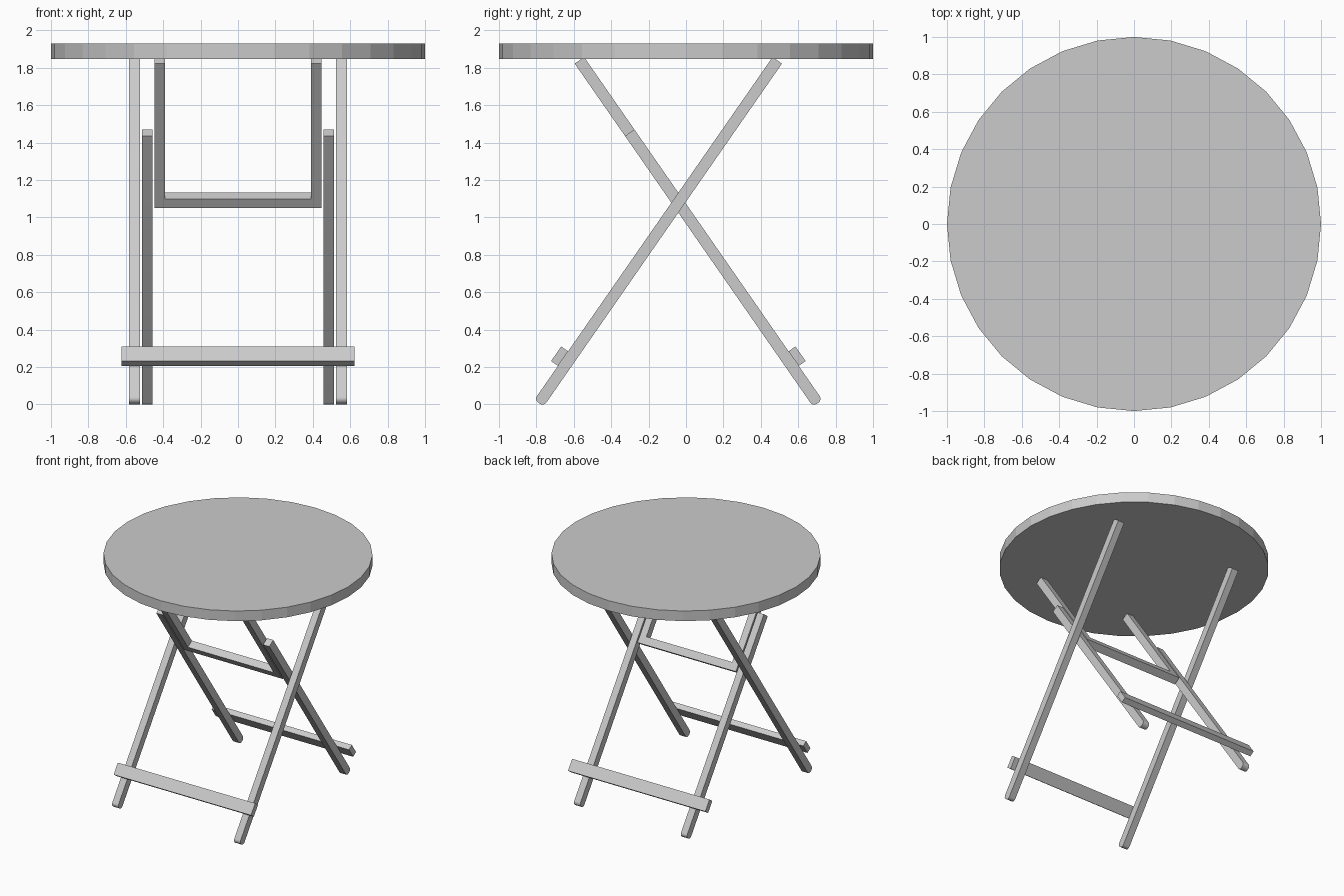
import bpy, bmesh, math
from mathutils import Vector

if "Cube" in bpy.data.objects:
    bpy.data.objects.remove(bpy.data.objects["Cube"])

W = 0.061          # bar depth in the side profile
MID = -0.041       # y of the plane where the legs cross
FOOT = Vector((-0.786, 0.007))   # (y, z) leg axis at the floor
HEAD = Vector((0.488, 1.84))     # (y, z) leg axis under the top
AX = (HEAD - FOOT).normalized()
UP = Vector((-AX.y, AX.x))       # outward side of the leg, facing up


def at_z(z):
    """Point of the leg axis at height z."""
    return FOOT + AX * ((z - FOOT.y) / AX.y)


def bar(name, x0, x1, start, end, w=W, r=0.0, flip=False):
    """Side profile from start to end, extruded from x0 to x1; r rounds the start."""
    h = w / 2
    if r:
        arc = [(r - r * math.sin(a), h - r + r * math.cos(a))
               for a in (math.radians(22.5 * i) for i in range(5))]
        local = arc + [(u, -v) for u, v in reversed(arc)]
    else:
        local = [(0, h), (0, -h)]
    pts = [start + AX * u + UP * v for u, v in local]
    pts += [end - UP * h, end + UP * h]
    if flip:
        pts = [Vector((2 * MID - p.x, p.y)) for p in pts]
    bm = bmesh.new()
    face = bm.faces.new([bm.verts.new((x0, p.x, p.y)) for p in pts])
    ext = bmesh.ops.extrude_face_region(bm, geom=[face])
    bmesh.ops.translate(bm, vec=(x1 - x0, 0, 0),
                        verts=[g for g in ext["geom"] if isinstance(g, bmesh.types.BMVert)])
    bmesh.ops.recalc_face_normals(bm, faces=bm.faces)
    me = bpy.data.meshes.new(name)
    bm.to_mesh(me)
    bm.free()
    ob = bpy.data.objects.new(name, me)
    bpy.context.collection.objects.link(ob)
    if r:
        bpy.ops.object.select_all(action='DESELECT')
        ob.select_set(True)
        bpy.context.view_layer.objects.active = ob
        bpy.ops.object.shade_smooth_by_angle(angle=math.radians(30))
    return ob


# Round table top
bpy.ops.mesh.primitive_cylinder_add(vertices=32, radius=1, depth=0.083,
                                    location=(0, 0, 1.8895))
bpy.context.object.name = "table_top"

# Legs and upper frame sides, left and right
for side, s in (("left", -1), ("right", 1)):
    bar("outer_leg_" + side, s * 0.525, s * 0.582, FOOT, HEAD, r=0.025)
    bar("inner_leg_" + side, s * 0.456, s * 0.513, FOOT, at_z(1.453), r=0.025, flip=True)
    bar("upper_frame_" + side, s * 0.389, s * 0.446, at_z(1.067), HEAD, flip=True)

# Rail joining the upper frame sides
bar("upper_frame_rail", -0.389, 0.389, at_z(1.067), at_z(1.067) + AX * W, flip=True)

# Flat stretchers resting on the upper faces of the lower legs
T, L = 0.045, 0.095
centre = at_z(0.228) + UP * (W + T) / 2
for name, flip in (("front_stretcher", False), ("back_stretcher", True)):
    bar(name, -0.623, 0.623, centre - AX * L / 2, centre + AX * L / 2, w=T, flip=flip)
